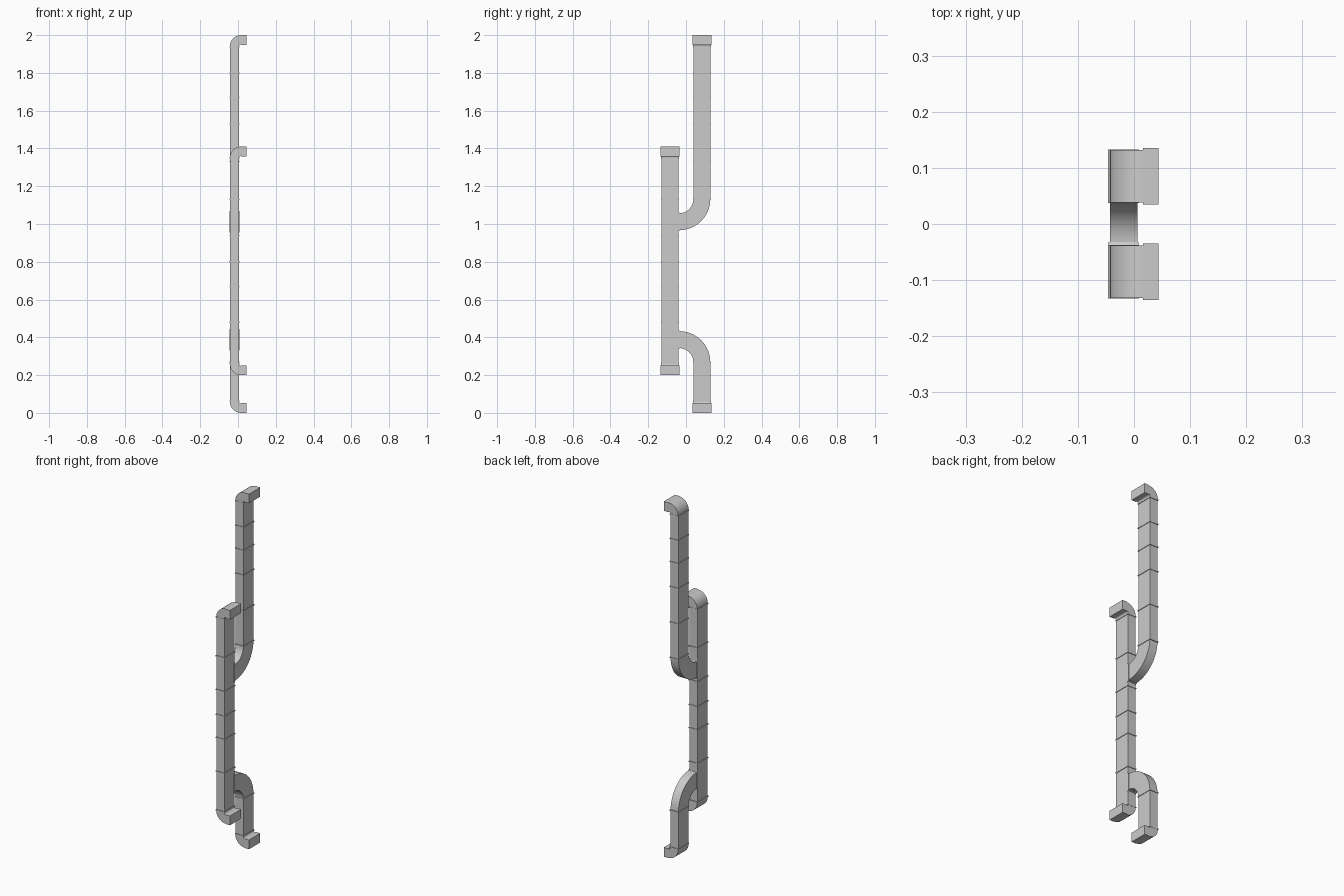
import bpy
import bmesh
from math import sin, cos, pi
from mathutils import Vector

cube = bpy.data.objects.get("Cube")
if cube:
    bpy.data.objects.remove(cube)

metal = bpy.data.materials.new("galvanised_grey")
metal.use_nodes = True
GREY = (0.6, 0.6, 0.6, 1)
metal.diffuse_color = GREY
metal.node_tree.nodes["Principled BSDF"].inputs["Base Color"].default_value = GREY

XC, HX = -0.0185, 0.0245     # duct centre and half depth along x
YC, HY = 0.085, 0.045        # duct centre offset and half width along y
X_AXIS, Y_AXIS, Z_AXIS = Vector((1, 0, 0)), Vector((0, 1, 0)), Vector((0, 0, 1))


def sweep(name, stations, side, half_side, half_depth):
    """Rectangular duct through (position, in-plane normal) stations."""
    bm = bmesh.new()
    rings = []
    for pos, normal in stations:
        rings.append([bm.verts.new(pos + side * a * half_side + normal * b * half_depth)
                      for a, b in ((-1, -1), (1, -1), (1, 1), (-1, 1))])
    for r0, r1 in zip(rings, rings[1:]):
        for i in range(4):
            j = (i + 1) % 4
            bm.faces.new((r0[i], r0[j], r1[j], r1[i]))
    bm.faces.new(rings[0])
    bm.faces.new(rings[-1])
    bmesh.ops.recalc_face_normals(bm, faces=bm.faces)
    mesh = bpy.data.meshes.new(name)
    bm.to_mesh(mesh)
    bm.free()
    mesh.materials.append(metal)
    obj = bpy.data.objects.new(name, mesh)
    bpy.context.collection.objects.link(obj)
    return obj


def box(name, lo, hi):
    lo, hi = Vector(lo), Vector(hi)
    mid, half = (lo + hi) / 2, (hi - lo) / 2
    ends = [(mid + Z_AXIS * s * half.z, X_AXIS) for s in (-1, 1)]
    return sweep(name, ends, Y_AXIS, half.y, half.x)


def elbow(name, centre, start, end, radius, side, half_side, half_depth, steps=8):
    """Quarter bend turning from the start direction to the end direction."""
    stations = []
    for i in range(steps + 1):
        a = pi / 2 * i / steps
        d = start * cos(a) + end * sin(a)
        stations.append((centre + d * radius, d))
    obj = sweep(name, stations, side, half_side, half_depth)
    bpy.ops.object.select_all(action='DESELECT')
    obj.select_set(True)
    bpy.context.view_layer.objects.active = obj
    bpy.ops.object.shade_smooth_by_angle(angle=pi / 6)


def straight(name, y, z0, z1):
    box(name, (XC - HX, y - HY, z0), (XC + HX, y + HY, z1))


def collars(name, y, heights):
    # Thin flanges at the seams between duct sections
    for z in heights:
        box(name, (XC - HX - 0.003, y - HY - 0.003, z - 0.003),
            (XC + HX + 0.003, y + HY + 0.003, z + 0.003))


def outlet(name, y, z_end, up):
    # Small bend towards +x with a wider mouth; up is 1 at the top, -1 at the bottom
    centre = Vector((0.016, y, z_end - up * 0.059))
    elbow(name + "_bend", centre, -X_AXIS, Z_AXIS * up, 0.0345, Y_AXIS, 0.047, HX)
    zs = sorted((z_end, z_end - up * 0.052))
    box(name + "_mouth", (0.016, y - 0.05, zs[0]), (0.044, y + 0.05, zs[1]))


def branch(name, z_axis, up):
    # Wide bend joining the front duct to a rear duct, with a flared tee collar
    centre = Vector((XC, -0.036, z_axis + up * 0.12))
    elbow(name + "_bend", centre, Y_AXIS, -Z_AXIS * up, 0.12, X_AXIS, HX, HY, 10)
    tee = []
    for y, half in ((-0.042, 0.057), (-0.038, 0.049), (-0.032, 0.046)):
        tee.append((y, half))
    for (y0, h0), (y1, h1) in zip(tee, tee[1:]):
        bm_obj = sweep(name + "_tee_collar",
                       [(Vector((XC, y0, z_axis)), Z_AXIS), (Vector((XC, y1, z_axis)), Z_AXIS)],
                       X_AXIS, HX + 0.002, h0)
        for v in bm_obj.data.vertices:
            if abs(v.co.y - y1) < 0.0005:
                v.co.z = z_axis + (h1 if v.co.z > z_axis else -h1)


# Front duct
straight("front_duct", -YC, 0.259, 1.351)
collars("front_collar", -YC, (0.262, 0.48, 0.67, 0.80, 0.94, 1.13, 1.348))
outlet("front_top_outlet", -YC, 1.41, 1)
outlet("front_bottom_outlet", -YC, 0.2, -1)

# Upper rear duct
straight("upper_rear_duct", YC, 1.13, 1.941)
collars("upper_rear_collar", YC, (1.13, 1.33, 1.53, 1.67, 1.80, 1.938))
outlet("upper_rear_outlet", YC, 2.0, 1)
branch("upper_branch", 1.012, 1)

# Lower rear duct
straight("lower_rear_duct", YC, 0.059, 0.27)
collars("lower_rear_collar", YC, (0.062, 0.27))
outlet("lower_rear_outlet", YC, 0.0, -1)
branch("lower_branch", 0.388, -1)
